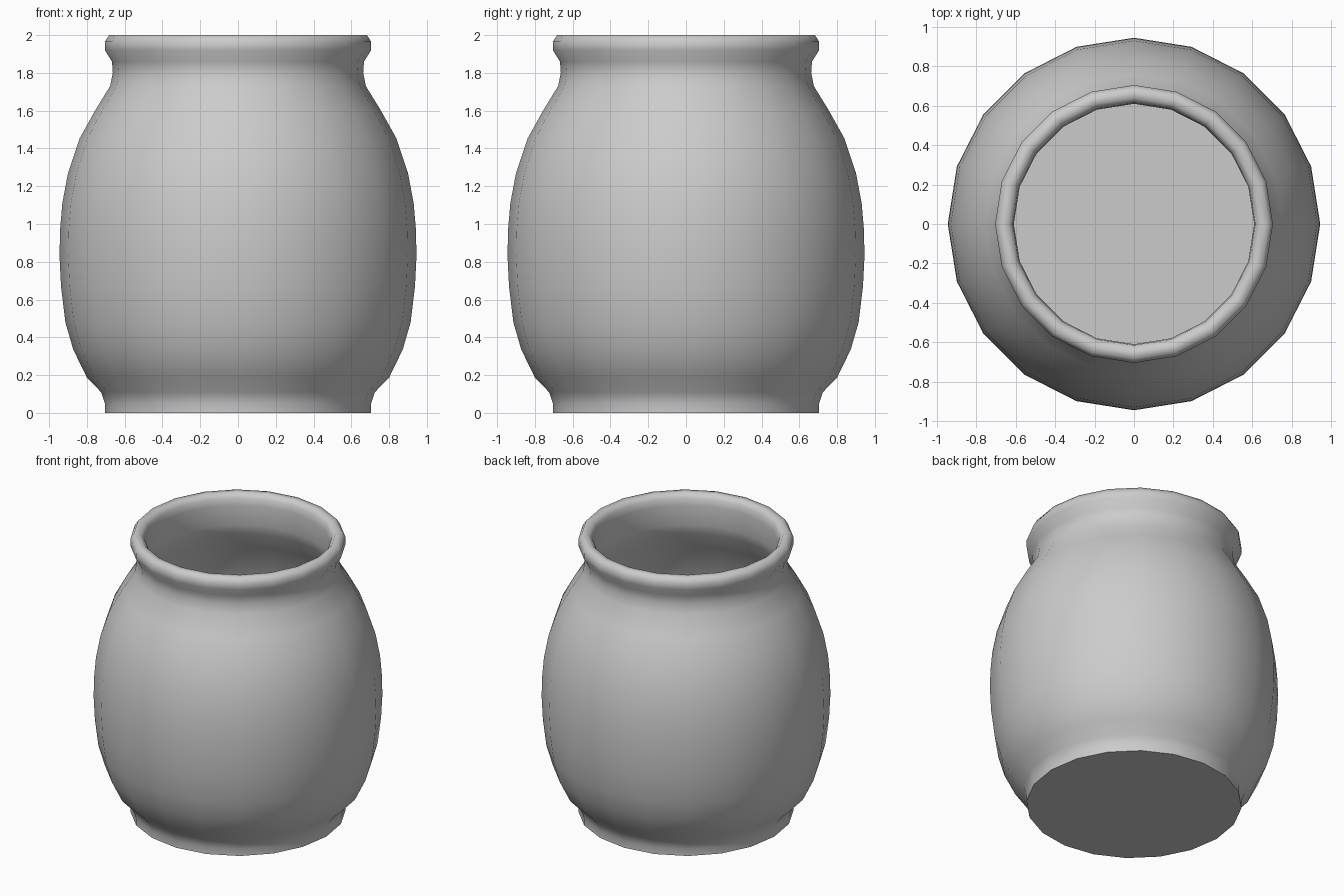
import bpy, bmesh, math

if "Cube" in bpy.data.objects:
    bpy.data.objects.remove(bpy.data.objects["Cube"])

SIDES = 20

# Outer profile (radius, height) from foot to rim
outer = [(.705, 0), (.705, .05), (.725, .11), (.80, .187), (.872, .335),
         (.914, .48), (.937, .67), (.945, .83), (.942, .97), (.93, 1.11),
         (.90, 1.27), (.84, 1.45), (.757, 1.60), (.677, 1.73), (.663, 1.80),
         (.667, 1.86), (.705, 1.92), (.705, 1.965), (.683, 2.0)]
# Inner profile from rim down to the floor
inner = [(.64, 2.0), (.615, 1.97), (.61, 1.92), (.61, 1.78), (.63, 1.71),
         (.71, 1.575), (.79, 1.43), (.85, 1.26), (.88, 1.10), (.895, .83),
         (.865, .49), (.825, .35), (.76, .21), (.68, .13), (.65, .06)]

# Lathe the profile into rings
bm = bmesh.new()
rings = []
for r, z in outer + inner:
    rings.append([bm.verts.new((r * math.cos(a), r * math.sin(a), z))
                  for a in (2 * math.pi * i / SIDES for i in range(SIDES))])
for low, high in zip(rings, rings[1:]):
    for i in range(SIDES):
        j = (i + 1) % SIDES
        bm.faces.new((low[i], low[j], high[j], high[i]))

# Underside and inside floor
bm.faces.new(rings[0][::-1])
bm.faces.new(rings[-1])

mesh = bpy.data.meshes.new("pot")
bm.to_mesh(mesh)
bm.free()
pot = bpy.data.objects.new("pot", mesh)
bpy.context.collection.objects.link(pot)

# Smooth body with a crisp base edge
bpy.context.view_layer.objects.active = pot
pot.select_set(True)
bpy.ops.object.shade_smooth_by_angle(angle=math.radians(65))
